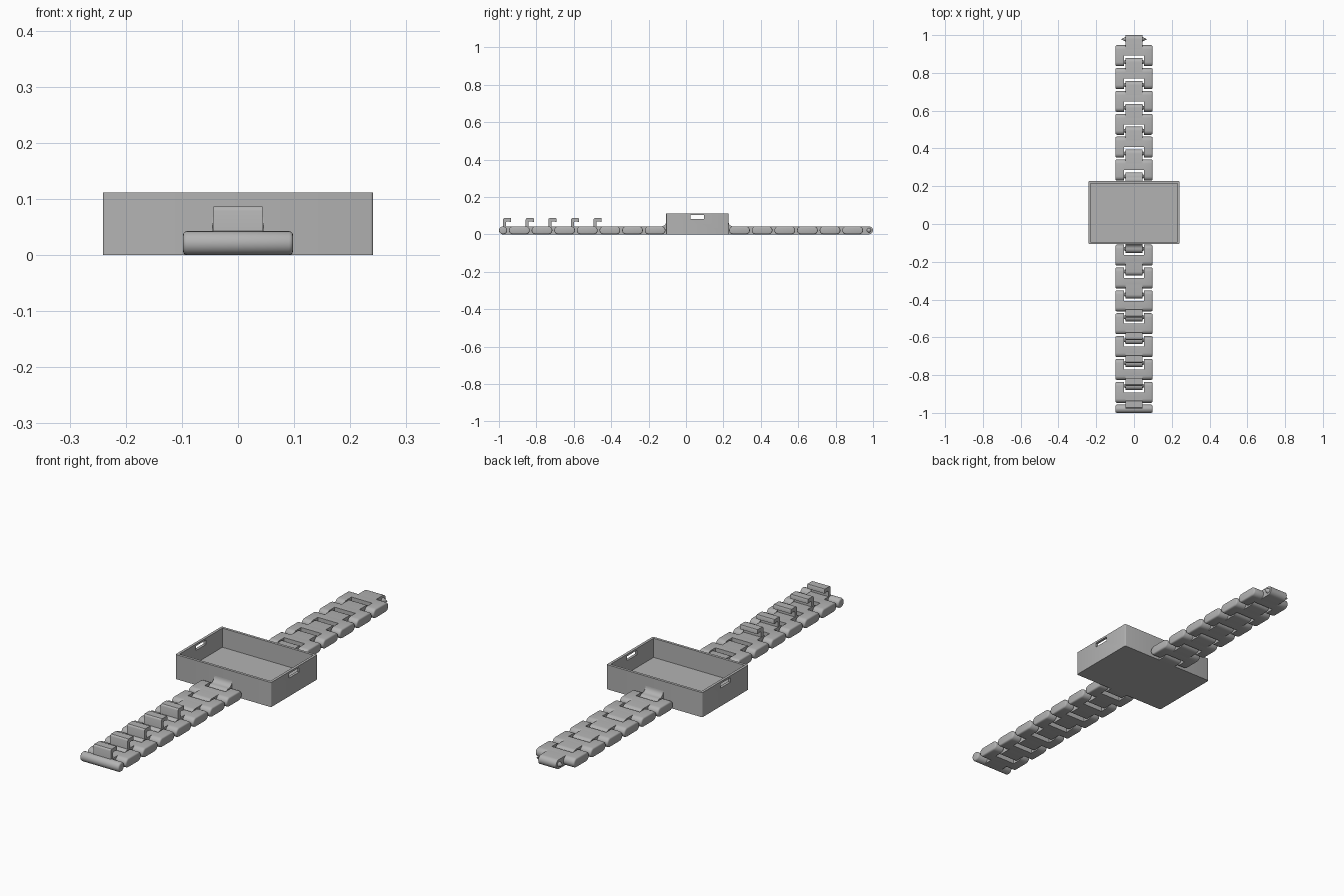
import bpy, bmesh, math
from mathutils import Matrix, Vector

if "Cube" in bpy.data.objects:
    bpy.data.objects.remove(bpy.data.objects["Cube"])

GREY = (0.45, 0.45, 0.45, 1)
mat = bpy.data.materials.new("plain grey")
mat.use_nodes = True
mat.diffuse_color = GREY
mat.node_tree.nodes["Principled BSDF"].inputs["Base Color"].default_value = GREY

R = 0.0215            # half thickness of the strap
PITCH = 0.121         # distance between hinges
HALF, NOTCH, TONGUE = 0.098, 0.052, 0.045
END = 0.978           # last hinge at either end
BOX_Y0, BOX_Y1 = -0.106, 0.227
BOX_X, BOX_H, WALL, FLOOR = 0.241, 0.112, 0.012, 0.025


def finish(bm, name, smooth=True):
    bmesh.ops.recalc_face_normals(bm, faces=bm.faces)
    mesh = bpy.data.meshes.new(name)
    bm.to_mesh(mesh)
    bm.free()
    mesh.materials.append(mat)
    ob = bpy.data.objects.new(name, mesh)
    bpy.context.collection.objects.link(ob)
    bpy.ops.object.select_all(action="DESELECT")
    ob.select_set(True)
    bpy.context.view_layer.objects.active = ob
    if smooth:
        bpy.ops.object.shade_smooth_by_angle(angle=math.radians(35))
    return ob


def arc(y, r, start, n=10):
    """Half circle from angle start, as (y, z) points."""
    return [(y + r * math.cos(start + math.pi * i / n),
             R + r * math.sin(start + math.pi * i / n)) for i in range(n + 1)]


def pill(c0, c1, r, flat=False):
    """Side profile with a round far end and a round or flat near end."""
    near = [(c0, R + r), (c0, R - r)] if flat else arc(c0, r, math.pi / 2)
    return arc(c1, r, -math.pi / 2) + near


def loft(bm, sections):
    """Skin (x, profile) sections and cap both ends."""
    rings = [[bm.verts.new((x, y, z)) for y, z in prof] for x, prof in sections]
    for a, b in zip(rings, rings[1:]):
        for i in range(len(a)):
            j = (i + 1) % len(a)
            bm.faces.new((a[i], a[j], b[j], b[i]))
    bm.faces.new(rings[0])
    bm.faces.new(rings[-1])


def place(bm, hinge, side):
    """Move to a hinge; side -1 turns the part toward the front."""
    bm.transform(Matrix.Translation((0, hinge, 0)) @ Matrix.Diagonal((1, side, 1, 1)))


def pins(bm, y):
    for s in (-1, 1):
        m = Matrix.Translation((s * (TONGUE + 0.012), y, R)) @ Matrix.Rotation(s * math.pi / 2, 4, "Y")
        bmesh.ops.create_cone(bm, cap_ends=True, segments=16, radius1=0.012,
                              radius2=0, depth=0.025, matrix=m)


def rounded_ends(c0, c1):
    """Profiles with radius shrinking toward the outer face at HALF."""
    return [(HALF - d, pill(c0, c1, R - e))
            for d, e in ((0.007, 0), (0.003, 0.0015), (0.001, 0.0035), (0, 0.007))]


def link(name, hinge, side, hook=False, pinned=True):
    bm = bmesh.new()
    c1 = 0.068
    # lobes either side of the notch
    outer = [(NOTCH, pill(0, c1, R))] + rounded_ends(0, c1)
    for s in (-1, 1):
        loft(bm, [(s * x, p) for x, p in outer])
    # crossbar and tongue
    for w, end in ((NOTCH, c1), (TONGUE, PITCH)):
        prof = pill(0.034, end, R, flat=True)
        loft(bm, [(-w, prof), (w, prof)])
    if pinned:
        pins(bm, PITCH)
    # bent catch standing on the tongue
    if hook:
        shape = [(0, R), (0, 0.079), (-0.002, 0.084), (-0.006, 0.087), (-0.041, 0.087),
                 (-0.043, 0.084), (-0.043, 0.067), (-0.036, 0.067), (-0.034, 0.07),
                 (-0.02, 0.07), (-0.016, 0.066), (-0.016, R)]
        prof = [(PITCH + y, z) for y, z in shape]
        loft(bm, [(-0.044, prof), (0.044, prof)])
    place(bm, hinge, side)
    finish(bm, name)


# straps
for i in range(6):
    link(f"back_link_{i + 1}", END - PITCH * (6 - i), 1)
for i in range(7):
    link(f"front_link_{i + 1}", -END + PITCH * (7 - i), -1, hook=i > 1)

# round bar closing the front strap
bm = bmesh.new()
ends = rounded_ends(0, 0.0005)
loft(bm, [(-x, p) for x, p in reversed(ends)] + ends)
place(bm, -END, -1)
finish(bm, "end_bar")

# flared hinge tongues on the case
for name, wall, side in (("back", BOX_Y1, 1), ("front", BOX_Y0, -1)):
    bm = bmesh.new()
    reach = 0.025
    flare = [(reach - reach * math.sin(a), 2 * R + reach * (1 - math.cos(a)))
             for a in (math.pi / 2 * i / 8 for i in range(9))]
    prof = arc(reach, R, -math.pi / 2) + flare[1:] + [(-0.004, 2 * R + reach), (-0.004, 0)]
    loft(bm, [(-TONGUE, prof), (TONGUE, prof)])
    pins(bm, reach)
    place(bm, wall, side)
    finish(bm, f"{name}_case_hinge")

# open case
mid = (BOX_Y0 + BOX_Y1) / 2
bm = bmesh.new()
bmesh.ops.create_cube(bm, size=1, matrix=Matrix.Translation((0, mid, BOX_H / 2))
                      @ Matrix.Diagonal((2 * BOX_X, BOX_Y1 - BOX_Y0, BOX_H, 1)))
upright = [e for e in bm.edges if abs(e.verts[0].co.z - e.verts[1].co.z) > 0.05]
bmesh.ops.bevel(bm, geom=upright, offset=0.005, segments=3, affect="EDGES", profile=0.5)
top = max(bm.faces, key=lambda f: f.calc_center_median().z)
bmesh.ops.inset_region(bm, faces=[top], thickness=WALL, use_even_offset=True)
ext = bmesh.ops.extrude_face_region(bm, geom=[top])
bmesh.ops.translate(bm, vec=Vector((0, 0, FLOOR - BOX_H)),
                    verts=[g for g in ext["geom"] if isinstance(g, bmesh.types.BMVert)])
if top.is_valid:
    bmesh.ops.delete(bm, geom=[top], context="FACES_ONLY")
case = finish(bm, "case", smooth=False)

# slots through both side walls
bm = bmesh.new()
bmesh.ops.create_cube(bm, size=1, matrix=Matrix.Translation((0, mid, 0.093))
                      @ Matrix.Diagonal((0.6, 0.072, 0.02, 1)))
cutter = finish(bm, "slot_cutter", smooth=False)
cutter.hide_render = True
mod = case.modifiers.new("slots", "BOOLEAN")
mod.operation = "DIFFERENCE"
mod.object = cutter
mod.solver = "EXACT"
bpy.ops.object.select_all(action="DESELECT")
case.select_set(True)
bpy.context.view_layer.objects.active = case
bpy.ops.object.modifier_apply(modifier=mod.name)
bpy.data.objects.remove(cutter)
bpy.ops.object.shade_smooth_by_angle(angle=math.radians(35))
